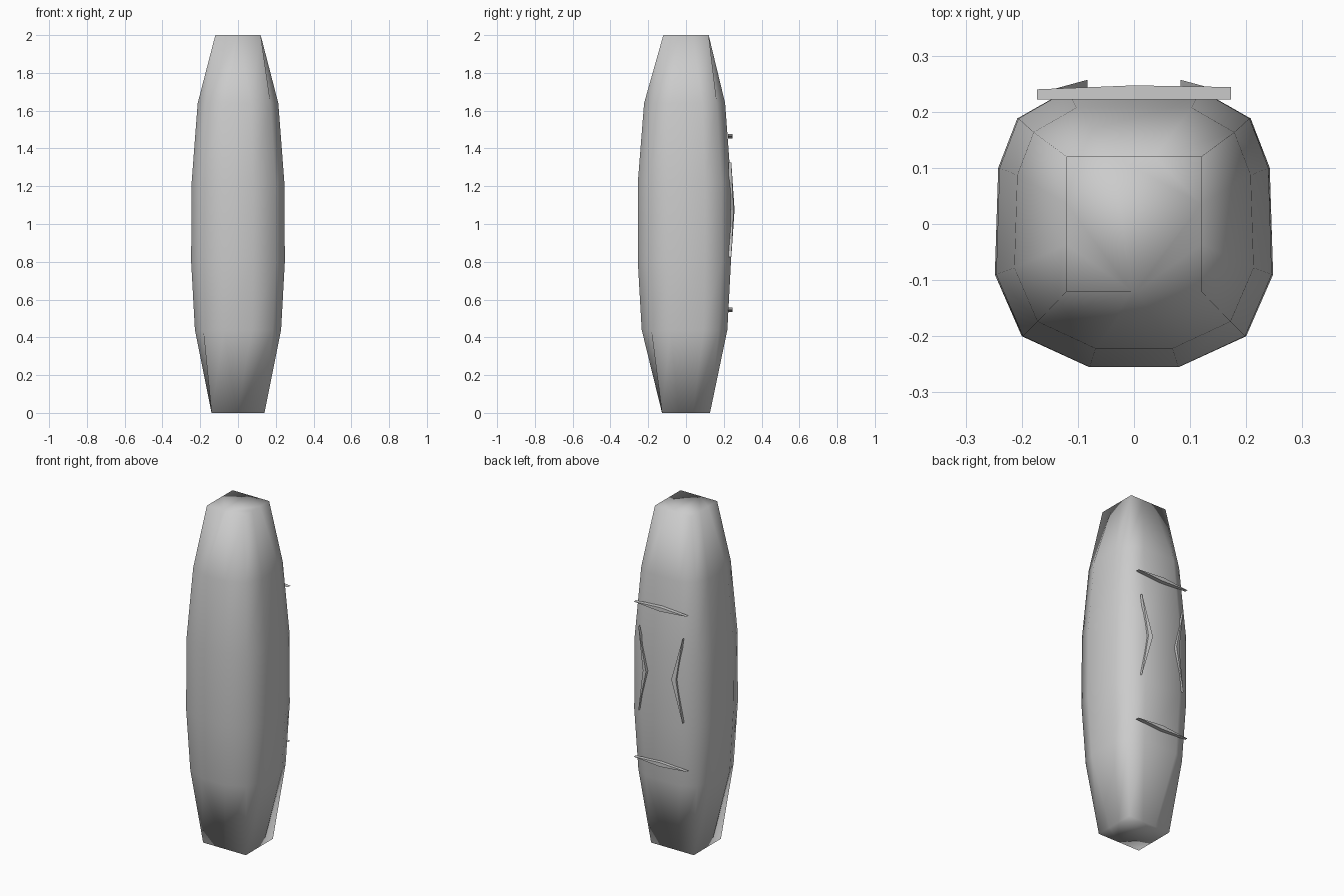
import bpy, bmesh

if "Cube" in bpy.data.objects:
    bpy.data.objects.remove(bpy.data.objects["Cube"])


def make_object(name, bm, smooth):
    bmesh.ops.recalc_face_normals(bm, faces=bm.faces)
    me = bpy.data.meshes.new(name)
    bm.to_mesh(me)
    bm.free()
    for p in me.polygons:
        p.use_smooth = smooth
    ob = bpy.data.objects.new(name, me)
    bpy.context.collection.objects.link(ob)
    return ob


# Standing stone: rounded-square section, squarer and narrower at both ends
half = [(.08, -.255), (.2, -.2), (.248, -.09), (.242, .1), (.208, .188), (.12, .238)]
end_half = [(.04, -1), (1, -1), (1, -.3), (1, .3), (1, 1), (.3, 1)]


def ring(points, sx, sy, z):
    right = [(x * sx, y * sy, z) for x, y in points]
    return right + [(-x, y, z) for x, y, z in reversed(right)]


rings = [ring(end_half, .14, .127, 0),
         ring(half, .92, .92, .44),
         ring(half, 1.0, 1.0, .8),
         ring(half, .99, 1.0, 1.22),
         ring(half, .86, .87, 1.64),
         ring(end_half, .12, .12, 2)]
bm = bmesh.new()
loops = [[bm.verts.new(p) for p in r] for r in rings]
for a, b in zip(loops, loops[1:]):
    n = len(a)
    for i in range(n):
        j = (i + 1) % n
        bm.faces.new((a[i], a[j], b[j], b[i]))
bm.faces.new(loops[0])
bm.faces.new(loops[-1])
make_object("standing_stone", bm, True)


# Raised marks on the back: outline points (x, z, front y) with a flat rear
def mark(name, outline, rear):
    bm = bmesh.new()
    f = [bm.verts.new((x, y, z)) for x, z, y in outline]
    r = [bm.verts.new((x, rear, z)) for x, z, y in outline]
    n = len(f)
    # split across the bend so both halves stay planar
    for v in (f, r):
        bm.faces.new((v[0], v[1], v[3]))
        bm.faces.new((v[1], v[2], v[3]))
    for i in range(n):
        j = (i + 1) % n
        bm.faces.new((f[i], f[j], r[j], r[i]))
    make_object(name, bm, False)


# Two horizontal bars
for name, z in (("lower_bar", .545), ("upper_bar", 1.465)):
    mark(name, [(-.173, z, .24), (0, z - .012, .247),
                (.173, z, .244), (0, z + .012, .247)], .222)

# Two mirrored chevron slivers bending towards the middle
for name, s in (("left_chevron", -1), ("right_chevron", 1)):
    mark(name, [(s * .145, .825, .24), (s * .083, 1.075, .257),
                (s * .145, 1.325, .24), (s * .108, 1.075, .25)], .225)
